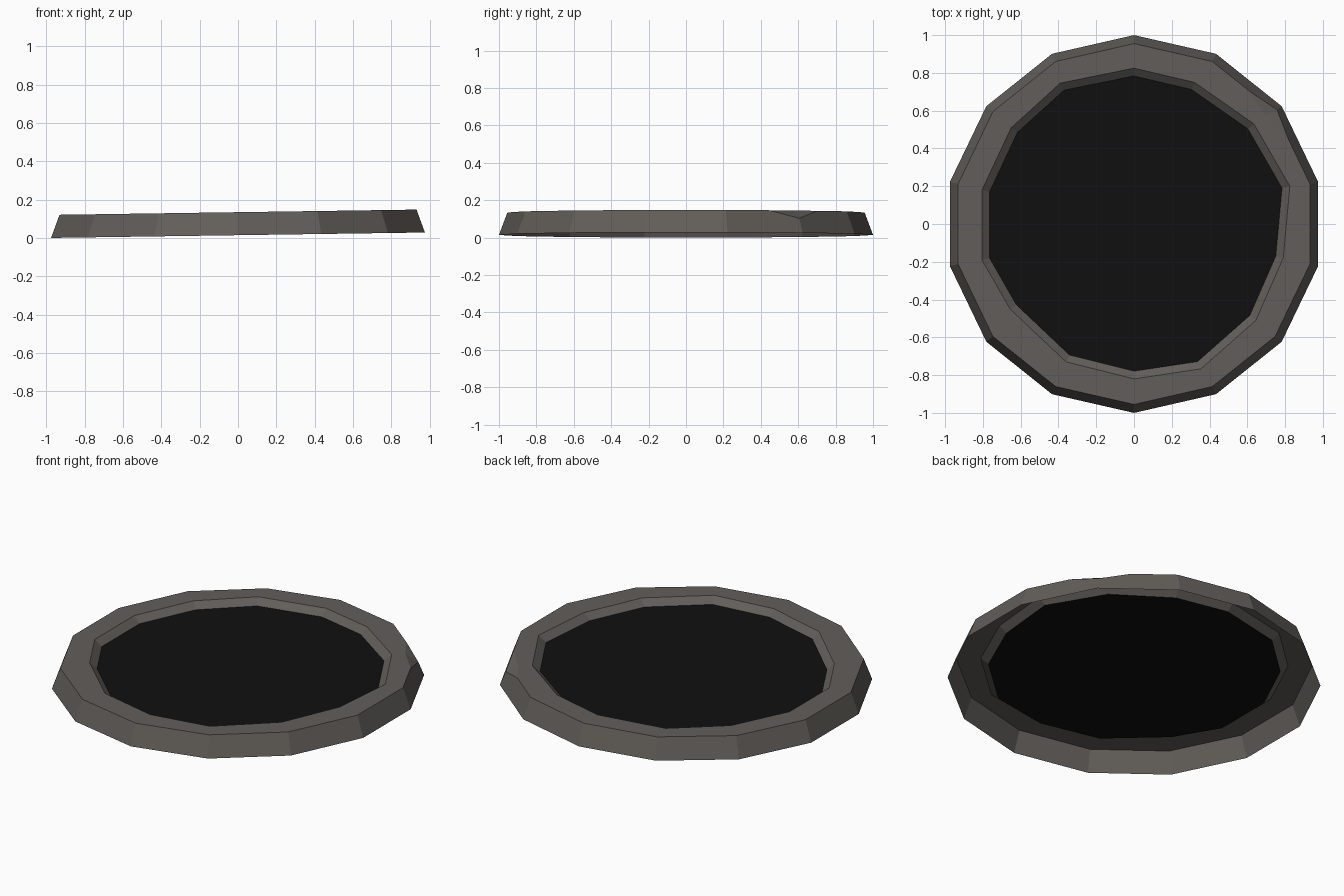
import bpy, bmesh, math

if "Cube" in bpy.data.objects:
    bpy.data.objects.remove(bpy.data.objects["Cube"])

N = 14
TOP = 0.12           # rim height before tilting
TILT = 0.0145        # the whole piece rises slightly towards +x


def material(name, rgb):
    m = bpy.data.materials.new(name)
    m.diffuse_color = (*rgb, 1)
    m.use_nodes = True
    m.node_tree.nodes["Principled BSDF"].inputs["Base Color"].default_value = m.diffuse_color
    return m


stone = material("dark grey stone", (0.122, 0.111, 0.101))
black = material("near black", (0.005, 0.005, 0.005))


def tilted(x, y, z):
    return (x, y, z + TILT * (x + 0.975))


def circle(r, z):
    pts = []
    for k in range(N):
        a = math.pi / 2 - k * math.tau / N      # clockwise from the back
        pts.append((r * math.cos(a), r * math.sin(a), z))
    return pts


def finish(bm, name, mat):
    me = bpy.data.meshes.new(name)
    bm.to_mesh(me)
    bm.free()
    me.materials.append(mat)
    ob = bpy.data.objects.new(name, me)
    bpy.context.collection.objects.link(ob)


# Slightly uneven inner edge of the rim, clockwise from the back
inner_xy = [(0, .825), (.32, .75), (.635, .53), (.825, .2), (.79, -.18),
            (.645, -.51), (.354, -.767), (0, -.82), (-.36, -.73),
            (-.656, -.45), (-.805, -.19), (-.805, .18), (-.65, .51), (-.39, .746)]
inner_top = [(x, y, TOP) for x, y in inner_xy]
inner_low = [(x * .95, y * .95, TOP - 0.035) for x, y in inner_xy]

# Rim: outer wall, flat top and short inner wall, open underneath
bm = bmesh.new()
add = lambda pts: [bm.verts.new(tilted(*p)) for p in pts]
outer_top = circle(0.955, TOP)
outer_top[2] = (0.757, 0.605, 0.078)            # chipped corner
b, t, i, l = add(circle(1.0, 0)), add(outer_top), add(inner_top), add(inner_low)
A, I, B = add([(.61, .704, TOP), (.69, .58, TOP), (.82, .443, TOP)])
for k in range(N):
    n = (k + 1) % N
    wall = [b[k], t[k], t[n], b[n]]
    top = [t[k], i[k], i[n], t[n]]
    if k == 1:
        wall = [b[k], t[k], A, t[n], b[n]]
        top = [t[k], i[k], i[n], I, A]
    elif k == 2:
        wall = [b[k], t[k], B, t[n], b[n]]
        top = [I, i[k], i[n], t[n], B]
    bm.faces.new(wall)
    bm.faces.new(top)
    bm.faces.new([i[k], l[k], l[n], i[n]])
# Chip facets
bm.faces.new([A, I, t[2]])
bm.faces.new([I, B, t[2]])
bmesh.ops.recalc_face_normals(bm, faces=bm.faces[:])
if max(bm.faces, key=lambda f: f.calc_area() * abs(f.normal.z)).normal.z < 0:
    bmesh.ops.reverse_faces(bm, faces=bm.faces[:])
finish(bm, "stone_rim", stone)

# Dark disc filling the opening
bm = bmesh.new()
bm.faces.new([bm.verts.new(tilted(*p)) for p in reversed(inner_low)])
finish(bm, "dark_disc", black)
